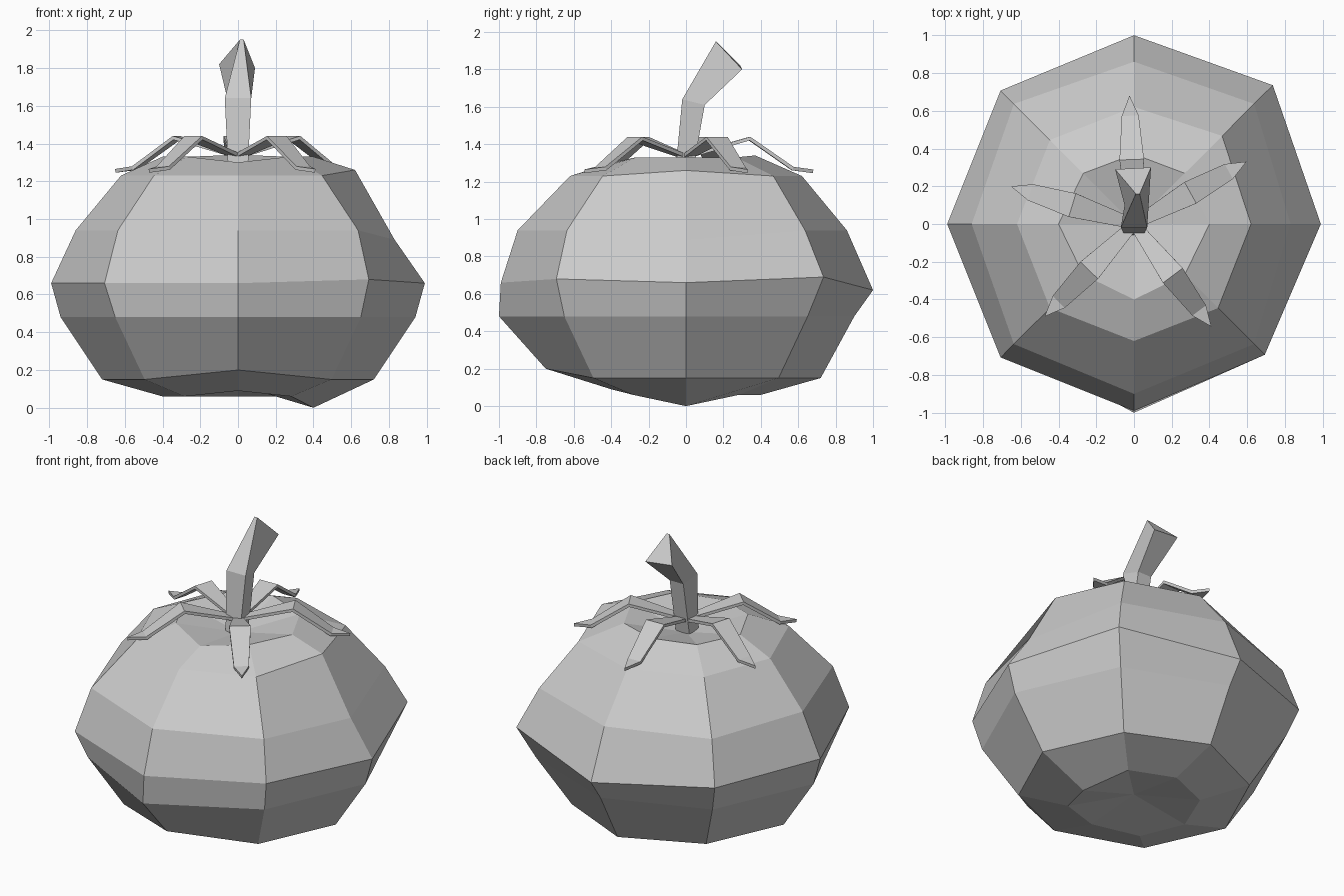
import bpy
from math import cos, sin, radians

cube = bpy.data.objects.get("Cube")
if cube:
    bpy.data.objects.remove(cube, do_unlink=True)

grey = bpy.data.materials.new("plain_grey")
grey.use_nodes = True
colour = (0.6, 0.6, 0.6, 1)
grey.diffuse_color = colour
grey.node_tree.nodes["Principled BSDF"].inputs["Base Color"].default_value = colour


def make_object(name, verts, faces):
    mesh = bpy.data.meshes.new(name)
    mesh.from_pydata(verts, [], faces)
    mesh.materials.append(grey)
    mesh.update()
    obj = bpy.data.objects.new(name, mesh)
    bpy.context.collection.objects.link(obj)
    return obj


def bridge(rings, sides):
    """Quads joining successive closed loops, listed bottom to top."""
    return [(k * sides + i, k * sides + (i + 1) % sides,
             (k + 1) * sides + (i + 1) % sides, (k + 1) * sides + i)
            for k in range(rings - 1) for i in range(sides)]


# Fruit: eight-sided rings (straight radius, diagonal radius, height)
SIDES = 8
profile = [(0.40, 0.40, 0.06), (0.72, 0.70, 0.15), (0.94, 0.92, 0.48),
           (0.99, 1.0, 0.66), (0.86, 0.90, 0.94), (0.62, 0.63, 1.23),
           (0.40, 0.38, 1.33)]
# Uneven growth: (ring, side) -> (radius change, height change)
bumps = {(0, 0): (0, -0.06), (0, 6): (0, 0.03), (1, 6): (0.03, 0.05),
         (2, 6): (0.06, 0), (2, 2): (-0.04, 0), (3, 1): (0.04, 0.03),
         (3, 2): (0.01, -0.04), (3, 7): (-0.02, 0.02), (4, 0): (-0.03, -0.05),
         (4, 6): (0.04, 0), (5, 0): (0, 0.03), (5, 1): (0.03, 0),
         (6, 6): (0, -0.03), (6, 2): (-0.03, 0.01)}
verts = []
for k, (straight, diagonal, z) in enumerate(profile):
    for i in range(SIDES):
        dr, dz = bumps.get((k, i), (0, 0))
        r = (diagonal if i % 2 else straight) + dr
        a = radians(360 * i / SIDES)
        verts.append((r * cos(a), r * sin(a), z + dz))
faces = bridge(len(profile), SIDES)
# Hollows under the fruit and around the stem
low, high, last = len(verts), len(verts) + 1, len(verts) - SIDES
verts += [(0, 0, 0.12), (0, 0, 1.24)]
for i in range(SIDES):
    j = (i + 1) % SIDES
    faces += [(low, j, i), (high, last + i, last + j)]
make_object("fruit_body", verts, faces)

# Stem: four-sided, leaning back, with a slanted cut end
stem = [(-0.05, -0.06, 1.22), (0.05, -0.06, 1.22), (0.05, 0.03, 1.22), (-0.05, 0.03, 1.22),
        (-0.07, -0.02, 1.64), (0.07, -0.02, 1.64), (0.05, 0.1, 1.61), (-0.05, 0.1, 1.61),
        (0.01, 0.16, 1.95), (0.03, 0.16, 1.95), (0.09, 0.3, 1.8), (-0.1, 0.29, 1.82)]
make_object("stem", stem, bridge(3, 4) + [(3, 2, 1, 0), (8, 9, 10, 11)])

# Leaves: arched strips (distance, half width, height) ending in a point
strip = [(0.03, 0.03, 1.34), (0.34, 0.065, 1.43), (0.57, 0.045, 1.27)]
TIP = (0.68, 0, 1.255)
for n, degrees in enumerate((92, 29, -53, -134, 163)):
    a = radians(degrees)

    def place(d, w, z):
        return (d * cos(a) - w * sin(a), d * sin(a) + w * cos(a), z)

    points = []
    for d, w, z in strip:
        points += [place(d, -w, z), place(d, w, z)]
    points.append(place(*TIP))
    leaf = make_object(f"leaf_{n + 1}", points, [(0, 2, 3, 1), (2, 4, 5, 3), (4, 6, 5)])
    thick = leaf.modifiers.new("thickness", "SOLIDIFY")
    thick.thickness = 0.02
    thick.offset = 0
